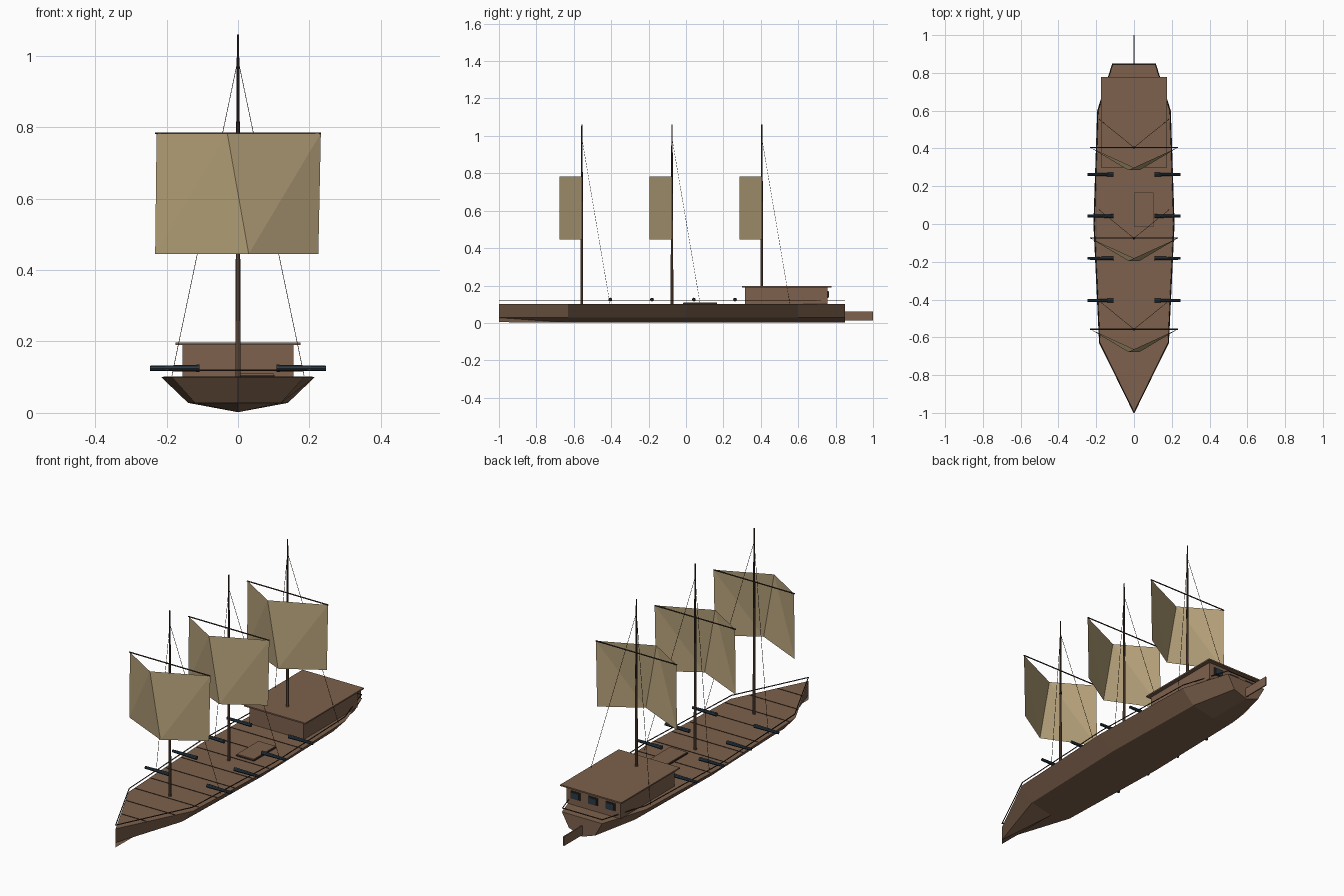
import bpy, bmesh, math
from mathutils import Vector

if "Cube" in bpy.data.objects:
    bpy.data.objects.remove(bpy.data.objects["Cube"])


def material(name, rgb):
    m = bpy.data.materials.new(name)
    m.diffuse_color = (*rgb, 1)
    m.use_nodes = True
    m.node_tree.nodes["Principled BSDF"].inputs["Base Color"].default_value = m.diffuse_color
    return m


WOOD = material("brown wood", (0.205, 0.120, 0.073))
MAST = material("mast wood", (0.156, 0.089, 0.054))
DARK = material("dark wood", (0.042, 0.027, 0.019))
IRON = material("dark iron", (0.023, 0.042, 0.061))
CLOTH = material("sail cloth", (0.468, 0.361, 0.195))


def mesh_object(name, verts, faces, mat, fix=True):
    me = bpy.data.meshes.new(name)
    me.from_pydata(verts, [], faces)
    if fix:
        bm = bmesh.new()
        bm.from_mesh(me)
        bmesh.ops.recalc_face_normals(bm, faces=bm.faces)
        bm.to_mesh(me)
        bm.free()
    me.materials.append(mat)
    ob = bpy.data.objects.new(name, me)
    bpy.context.collection.objects.link(ob)
    return ob


def box(name, lo, hi, mat):
    v = [(x, y, z) for x in (lo[0], hi[0]) for y in (lo[1], hi[1]) for z in (lo[2], hi[2])]
    f = [(0, 1, 3, 2), (4, 6, 7, 5), (0, 4, 5, 1), (2, 3, 7, 6), (0, 2, 6, 4), (1, 5, 7, 3)]
    return mesh_object(name, v, f, mat)


def rod(name, a, b, r1, r2, mat, sides=8):
    """Tapered rod from point a to point b."""
    a, b = Vector(a), Vector(b)
    q = (b - a).to_track_quat('Z', 'Y')
    verts = []
    for p, r in ((a, r1), (b, r2)):
        for i in range(sides):
            t = 2 * math.pi * i / sides
            verts.append(p + q @ Vector((r * math.cos(t), r * math.sin(t), 0)))
    faces = [(i, (i + 1) % sides, sides + (i + 1) % sides, sides + i) for i in range(sides)]
    faces += [tuple(range(sides))[::-1], tuple(range(sides, 2 * sides))]
    return mesh_object(name, verts, faces, mat)


# Hull: bow point plus stations of (y, deck half-width)
DECK = 0.10
stations = [(-0.63, 0.185), (0.0, 0.215), (0.60, 0.195), (0.85, 0.115)]
verts = [(0, -1, DECK), (0, -1, 0.028), (0, -1, 0.004)]
for y, w in stations:
    verts += [(-w, y, DECK), (-w * 0.65, y, 0.028), (0, y, 0.002),
              (w * 0.65, y, 0.028), (w, y, DECK)]
faces = [(0, 1, 4, 3), (1, 2, 5, 4), (1, 2, 5, 6), (0, 1, 6, 7), (0, 3, 7)]
for s in range(len(stations) - 1):
    a = 3 + 5 * s
    faces += [(a + i, a + (i + 1) % 5, a + 5 + (i + 1) % 5, a + 5 + i) for i in range(5)]
faces.append(tuple(range(18, 23)))
mesh_object("hull", verts, faces, WOOD)

# Rudder
box("rudder", (-0.003, 0.84, 0.012), (0.003, 1.0, 0.06), WOOD)


def half_width(y):
    pts = [(-1.0, 0.0)] + stations
    for (y0, w0), (y1, w1) in zip(pts, pts[1:]):
        if y <= y1:
            return w0 + (w1 - w0) * (y - y0) / (y1 - y0)
    return pts[-1][1]


# Deck seams
for i in range(9):
    y = -0.85 + i * 0.135
    w = half_width(y) - 0.004
    box("deck_seam", (-w, y - 0.001, DECK), (w, y + 0.001, DECK + 0.002), DARK)

# Rails along the deck edge
edge = [(-1.0, 0.0)] + stations
for side in (-1, 1):
    for (y0, w0), (y1, w1) in zip(edge, edge[1:]):
        rod("rail", (side * w0 * 0.98, y0, 0.119), (side * w1 * 0.98, y1, 0.119),
            0.0025, 0.0025, DARK, 6)
rod("stern_rail", (-0.113, 0.847, 0.119), (0.113, 0.847, 0.119), 0.0025, 0.0025, DARK, 6)

# Cabin, roof and stern windows
box("cabin", (-0.155, 0.315, DECK), (0.155, 0.757, 0.19), WOOD)
box("cabin_roof", (-0.175, 0.30, 0.19), (0.175, 0.778, 0.197), WOOD)
for x in (-0.1, 0, 0.1):
    box("window_frame", (x - 0.026, 0.757, 0.133), (x + 0.026, 0.762, 0.172), DARK)
    box("window", (x - 0.021, 0.758, 0.138), (x + 0.021, 0.765, 0.167), IRON)

# Deck hatch
box("hatch_rim", (0.0, -0.015, DECK), (0.102, 0.167, 0.106), DARK)
box("hatch", (0.002, -0.013, DECK), (0.10, 0.165, 0.110), WOOD)

# Masts, yards, sails and stays
for y in (-0.557, -0.075, 0.405):
    rod("mast", (0, y, DECK), (0, y, 0.79), 0.0075, 0.005, MAST)
    rod("topmast", (0, y, 0.65), (0, y, 1.06), 0.0062, 0.003, DARK)
    rod("yard", (-0.232, y, 0.783), (0.232, y, 0.783), 0.003, 0.003, DARK, 6)
    yf = y - 0.12
    sail = [(-0.228, y, 0.783), (-0.03, yf, 0.783), (0.232, y, 0.783),
            (-0.232, y, 0.445), (0.03, yf, 0.445), (0.225, y, 0.445)]
    mesh_object("sail", sail, [(0, 3, 1), (1, 3, 4), (1, 4, 2), (2, 4, 5)], CLOTH, False)
    for side in (-1, 1):
        rod("stay", (0, y, 0.99), (side * 0.185, y + 0.15, 0.105), 0.001, 0.001, DARK, 4)

# Cannons
for y in (-0.405, -0.182, 0.042, 0.262):
    for side in (-1, 1):
        rod("cannon", (side * 0.108, y, 0.125), (side * 0.246, y, 0.125), 0.010, 0.007, IRON)
